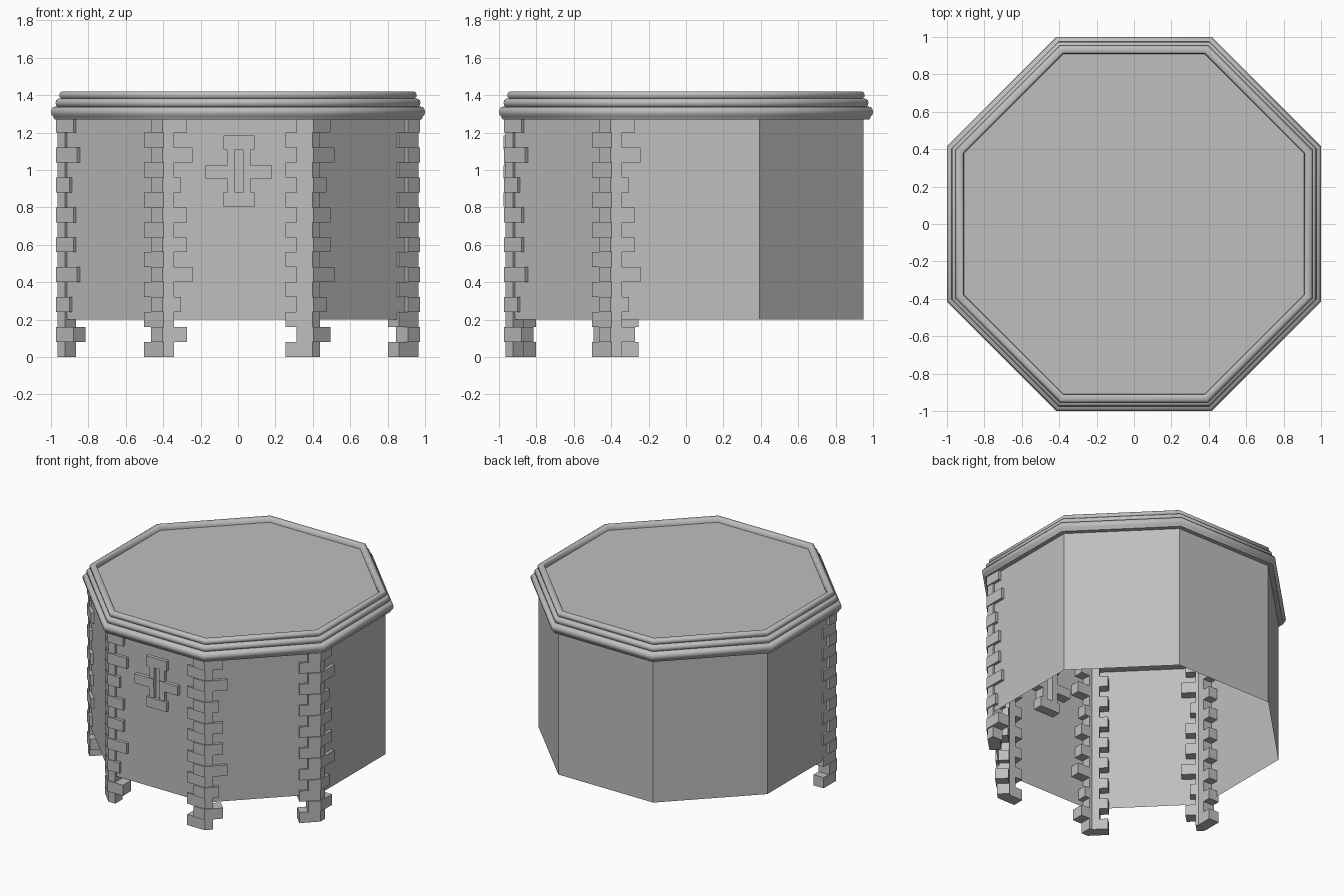
import bpy, bmesh, math
from mathutils import Vector

if "Cube" in bpy.data.objects:
    bpy.data.objects.remove(bpy.data.objects["Cube"])

SIDES = 8
APOTHEM = 0.95
WALL_BOTTOM, WALL_TOP = 0.2, 1.27
HALF = math.pi / SIDES

stone = bpy.data.materials.new("grey stone")
stone.use_nodes = True
colour = (0.52, 0.52, 0.52, 1)
stone.diffuse_color = colour
stone.node_tree.nodes["Principled BSDF"].inputs["Base Color"].default_value = colour


def finish(name, bm):
    """Turn a bmesh into a named object with the stone material."""
    bmesh.ops.recalc_face_normals(bm, faces=bm.faces)
    mesh = bpy.data.meshes.new(name)
    bm.to_mesh(mesh)
    bm.free()
    obj = bpy.data.objects.new(name, mesh)
    mesh.materials.append(stone)
    bpy.context.collection.objects.link(obj)
    return obj


def octagon(bm, apothem, z):
    r = apothem / math.cos(HALF)
    angles = [HALF + i * 2 * HALF for i in range(SIDES)]
    return [bm.verts.new((r * math.cos(a), r * math.sin(a), z)) for a in angles]


def loft(bm, profile):
    """Stack octagons given as (apothem, height) and join them."""
    rings = [octagon(bm, r, z) for r, z in profile]
    for low, high in zip(rings, rings[1:]):
        for i in range(SIDES):
            j = (i + 1) % SIDES
            bm.faces.new((low[i], low[j], high[j], high[i]))
    return rings


def prism(bm, outline, z0, z1):
    low = [bm.verts.new((p.x, p.y, z0)) for p in outline]
    high = [bm.verts.new((p.x, p.y, z1)) for p in outline]
    bm.faces.new(low)
    bm.faces.new(high)
    n = len(outline)
    for i in range(n):
        j = (i + 1) % n
        bm.faces.new((low[i], low[j], high[j], high[i]))


# Thin wall shell, open underneath
bm = bmesh.new()
loft(bm, [(APOTHEM, WALL_BOTTOM), (APOTHEM, WALL_TOP)])
walls = finish("walls", bm)

# Stepped, rounded cornice around a slightly sunken roof panel
bm = bmesh.new()
rings = loft(bm, [
    (0.945, 1.27), (0.982, 1.27), (0.988, 1.285), (0.997, 1.296), (1.0, 1.31),
    (0.997, 1.325), (0.988, 1.336), (0.966, 1.34), (0.973, 1.347), (0.975, 1.36),
    (0.972, 1.373), (0.963, 1.38), (0.947, 1.383), (0.953, 1.39), (0.955, 1.402),
    (0.951, 1.414), (0.942, 1.42), (0.92, 1.42), (0.912, 1.414), (0.91, 1.385)])
bm.faces.new(rings[0])
bm.faces.new(rings[-1])
cornice = finish("cornice_and_roof", bm)
bpy.context.view_layer.objects.active = cornice
cornice.select_set(True)
bpy.ops.object.shade_smooth_by_angle(angle=math.radians(50))
cornice.select_set(False)

# Bent corner stones: regular lengths on one face, varied on the other
COURSES = 16
STEP = (WALL_TOP + 0.01) / COURSES
LONG = [0.12, 0.09, 0.15, 0.12]
THICK = 0.07


def corner_stones(name, angle):
    bm = bmesh.new()
    before = Vector((math.cos(angle - HALF), math.sin(angle - HALF)))
    after = Vector((math.cos(angle + HALF), math.sin(angle + HALF)))
    along_before = Vector((before.y, -before.x))
    along_after = Vector((-after.y, after.x))
    outward = Vector((math.cos(angle), math.sin(angle))) / math.cos(HALF)
    corner = outward * APOTHEM
    for i in range(COURSES):
        odd = i % 2
        a = 0.08 if odd else 0.14
        b = LONG[i // 2 % 4] if odd else 0.05
        out = 0.022 if odd else 0.014
        outline = [
            corner + along_before * a + before * out,
            corner + outward * out,
            corner + along_after * b + after * out,
            corner + along_after * b - after * THICK,
            corner - outward * THICK,
            corner + along_before * a - before * THICK]
        prism(bm, outline, i * STEP, min((i + 1) * STEP, WALL_TOP + 0.005))
    return finish(name, bm)


names = ["back_right", "front_right", "front_left", "back_left"]
for k, label in enumerate(names):
    corner_stones(label + "_corner_stones", math.pi + HALF * (1 + 2 * k))

# Cross of stones around a narrow window slit on the front wall
bm = bmesh.new()
CENTRE = 0.005


def front_block(x0, x1, z0, z1, y0):
    pts = [(x0, y0), (x1, y0), (x1, -0.88), (x0, -0.88)]
    prism(bm, [Vector((CENTRE + x, y)) for x, y in pts], z0, z1)


front_block(-0.083, 0.083, 1.11, 1.185, -0.975)
front_block(-0.083, 0.083, 0.805, 0.88, -0.975)
for s in (-1, 1):
    for reach, z0, z1, y in ((0.065, 1.025, 1.11, -0.97),
                             (0.178, 0.955, 1.025, -0.977),
                             (0.065, 0.88, 0.955, -0.97)):
        front_block(min(s * 0.022, s * reach), max(s * 0.022, s * reach), z0, z1, y)
finish("window_slit_stones", bm)
